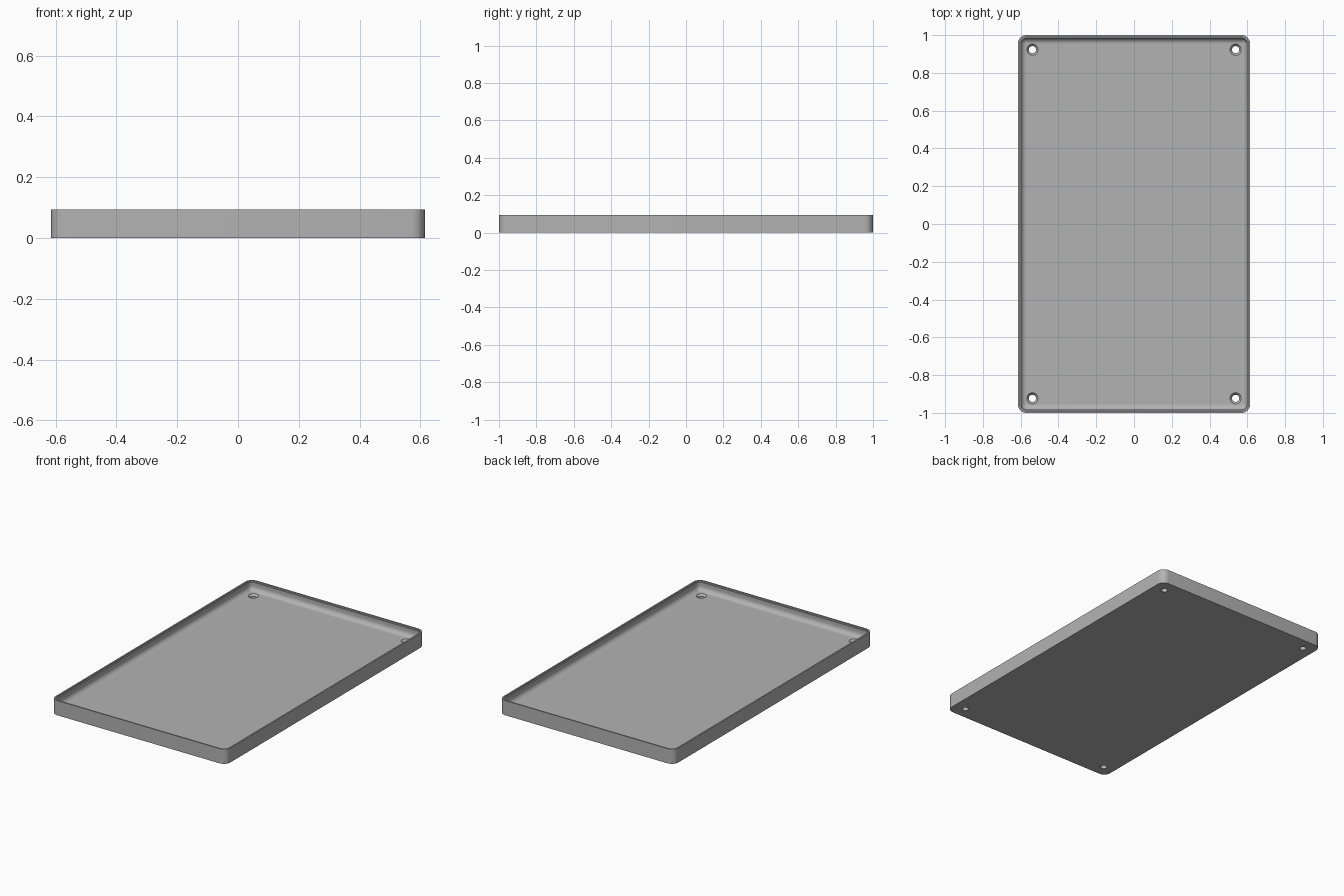
import bpy, bmesh, math

cube = bpy.data.objects.get("Cube")
if cube:
    bpy.data.objects.remove(cube, do_unlink=True)

HALF_X, HALF_Y, HEIGHT, FLOOR = 0.615, 1.0, 0.093, 0.034
CORNER, WALL, FILLET = 0.045, 0.016, 0.03
STEPS = 8

grey = bpy.data.materials.new("plain_grey")
grey.use_nodes = True
colour = (0.45, 0.45, 0.45, 1)
grey.diffuse_color = colour
grey.node_tree.nodes["Principled BSDF"].inputs["Base Color"].default_value = colour


def rounded_ring(bm, inset, z):
    """Rounded rectangle loop, shrunk by inset."""
    radius = max(CORNER - inset, 0.004)
    cx, cy = HALF_X - inset - radius, HALF_Y - inset - radius
    ring = []
    for quarter, (sx, sy) in enumerate(((1, 1), (-1, 1), (-1, -1), (1, -1))):
        for i in range(STEPS + 1):
            a = math.pi / 2 * (quarter + i / STEPS)
            ring.append(bm.verts.new((sx * cx + radius * math.cos(a),
                                      sy * cy + radius * math.sin(a), z)))
    return ring


def circle_ring(bm, x, y, radius, z, n=32):
    return [bm.verts.new((x + radius * math.cos(math.tau * i / n),
                          y + radius * math.sin(math.tau * i / n), z)) for i in range(n)]


def skin(bm, rings):
    """Bridge successive rings and cap both ends."""
    for a, b in zip(rings, rings[1:]):
        for i in range(len(a)):
            j = (i + 1) % len(a)
            bm.faces.new((a[i], a[j], b[j], b[i]))
    bm.faces.new(rings[0][::-1])
    bm.faces.new(rings[-1])


def finish(bm, name):
    bmesh.ops.recalc_face_normals(bm, faces=bm.faces)
    mesh = bpy.data.meshes.new(name)
    bm.to_mesh(mesh)
    bm.free()
    mesh.materials.append(grey)
    obj = bpy.data.objects.new(name, mesh)
    bpy.context.collection.objects.link(obj)
    return obj


# Tray: outer wall, stepped rim, inner wall, rounded fillet, floor
profile = [(0, 0), (0, HEIGHT), (0.009, HEIGHT), (0.009, HEIGHT - 0.008), (WALL, HEIGHT - 0.008)]
for i in range(STEPS + 1):
    a = math.pi / 2 * i / STEPS
    profile.append((WALL + FILLET * (1 - math.cos(a)), FLOOR + FILLET * (1 - math.sin(a))))
bm = bmesh.new()
skin(bm, [rounded_ring(bm, inset, z) for inset, z in profile])
tray = finish(bm, "tray")

# Countersunk screw hole cutters in the four corners
bm = bmesh.new()
for sx in (-1, 1):
    for sy in (-1, 1):
        x, y = sx * 0.538, sy * 0.923
        skin(bm, [circle_ring(bm, x, y, r, z) for r, z in
                  ((0.019, -0.02), (0.019, 0.022), (0.03, FLOOR), (0.03, 0.06))])
cutter = finish(bm, "screw_hole_cutter")
cutter.hide_render = True
cutter.hide_set(True)

holes = tray.modifiers.new("screw_holes", "BOOLEAN")
holes.operation = "DIFFERENCE"
holes.solver = "EXACT"
holes.object = cutter

bpy.context.view_layer.objects.active = tray
tray.select_set(True)
bpy.ops.object.modifier_apply(modifier=holes.name)
bpy.data.objects.remove(cutter, do_unlink=True)
bpy.ops.object.shade_smooth_by_angle(angle=math.radians(35))
